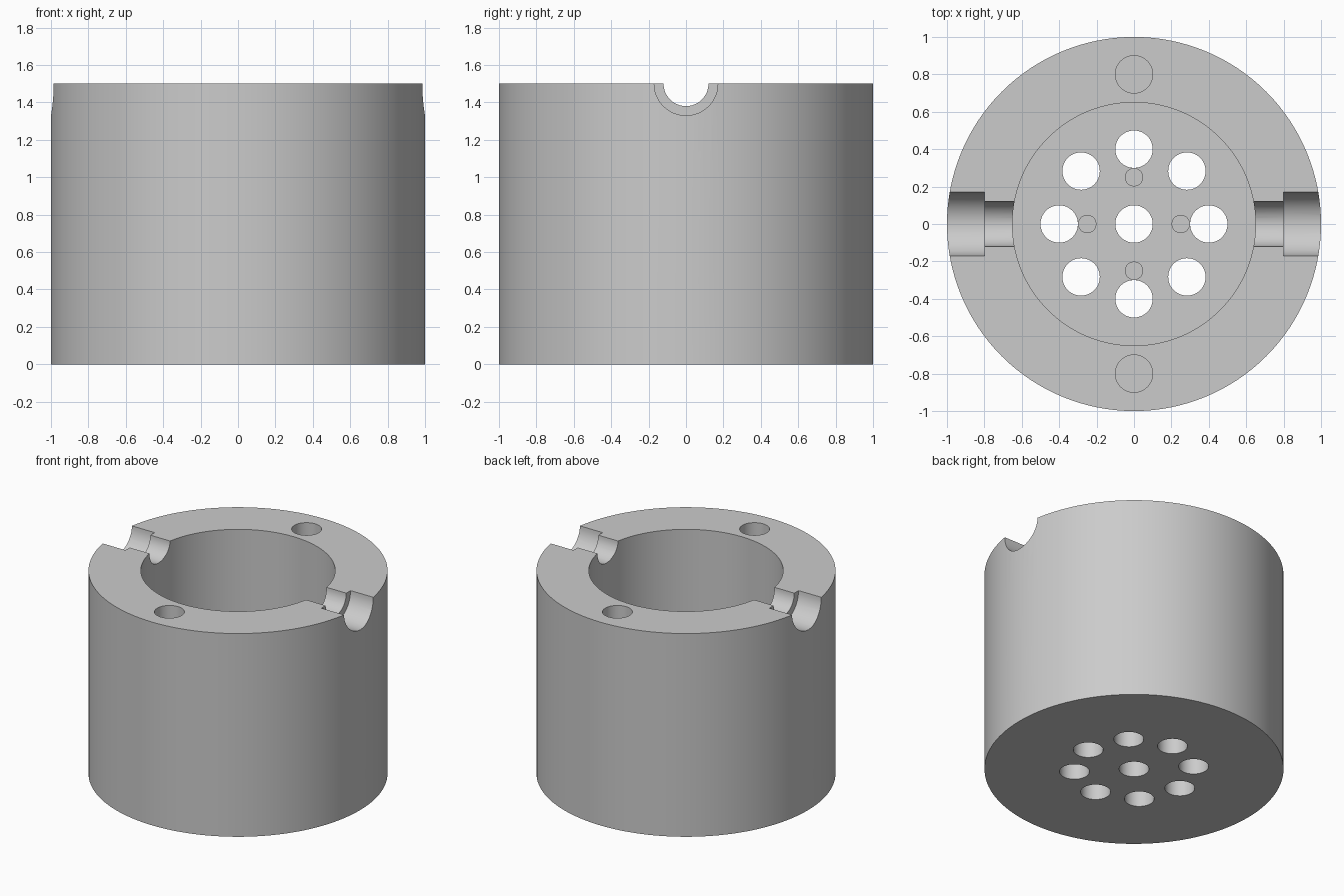
import bpy
import math
from math import cos, sin, pi

if "Cube" in bpy.data.objects:
    bpy.data.objects.remove(bpy.data.objects["Cube"], do_unlink=True)

HEIGHT = 1.5
FLOOR = 0.2

grey = bpy.data.materials.new("light grey")
grey.use_nodes = True
colour = (0.6, 0.6, 0.6, 1)
grey.diffuse_color = colour
grey.node_tree.nodes["Principled BSDF"].inputs["Base Color"].default_value = colour


def cylinder(name, radius, low, high, x=0, y=0, segments=48):
    """Upright cylinder between two heights."""
    bpy.ops.mesh.primitive_cylinder_add(
        vertices=segments, radius=radius, depth=high - low,
        location=(x, y, (low + high) / 2))
    obj = bpy.context.object
    obj.name = name
    obj.data.materials.append(grey)
    return obj


def cut(body, cutter):
    """Subtract the cutter and discard it."""
    cutter.hide_render = True
    mod = body.modifiers.new("cut", "BOOLEAN")
    mod.operation = "DIFFERENCE"
    mod.solver = "EXACT"
    mod.object = cutter
    bpy.context.view_layer.objects.active = body
    bpy.ops.object.modifier_apply(modifier=mod.name)
    bpy.data.objects.remove(cutter, do_unlink=True)


def smooth(obj):
    bpy.ops.object.select_all(action="DESELECT")
    obj.select_set(True)
    bpy.context.view_layer.objects.active = obj
    bpy.ops.object.shade_smooth_by_angle(angle=math.radians(30))


# Cup with a deep round bore
cup = cylinder("cup", 1, 0, HEIGHT, segments=128)
cut(cup, cylinder("bore", 0.65, FLOOR, HEIGHT + 0.2, segments=128))

# Drain holes through the floor: one central, eight in a ring
cut(cup, cylinder("drain_hole", 0.1, -0.1, FLOOR + 0.1))
for i in range(8):
    a = i * pi / 4
    cut(cup, cylinder("drain_hole", 0.1, -0.1, FLOOR + 0.1,
                      0.4 * cos(a), 0.4 * sin(a)))

# Blind sockets in the rim, front and back
for side in (-1, 1):
    cut(cup, cylinder("socket", 0.1, HEIGHT - 0.3, HEIGHT + 0.1, y=0.8 * side))

# Stepped half-round notches across the rim, left and right
for side in (-1, 1):
    for radius, inner, outer in ((0.12, 0.5, 0.9), (0.17, 0.8, 1.2)):
        notch = cylinder("notch", radius, 0, outer - inner)
        notch.rotation_euler.y = pi / 2
        notch.location = (side * (inner + outer) / 2, 0, HEIGHT)
        cut(cup, notch)
smooth(cup)

# Small support pegs on the floor between the drain holes
for i, name in enumerate(("left", "back", "right", "front")):
    a = i * pi / 2
    peg = cylinder(name + "_peg", 0.05, FLOOR - 0.02, FLOOR + 0.1,
                   0.25 * cos(a), 0.25 * sin(a), segments=32)
    # Keep the peg clear of the neighbouring hole wall
    peg.scale = (0.98, 0.98, 1)
    smooth(peg)
